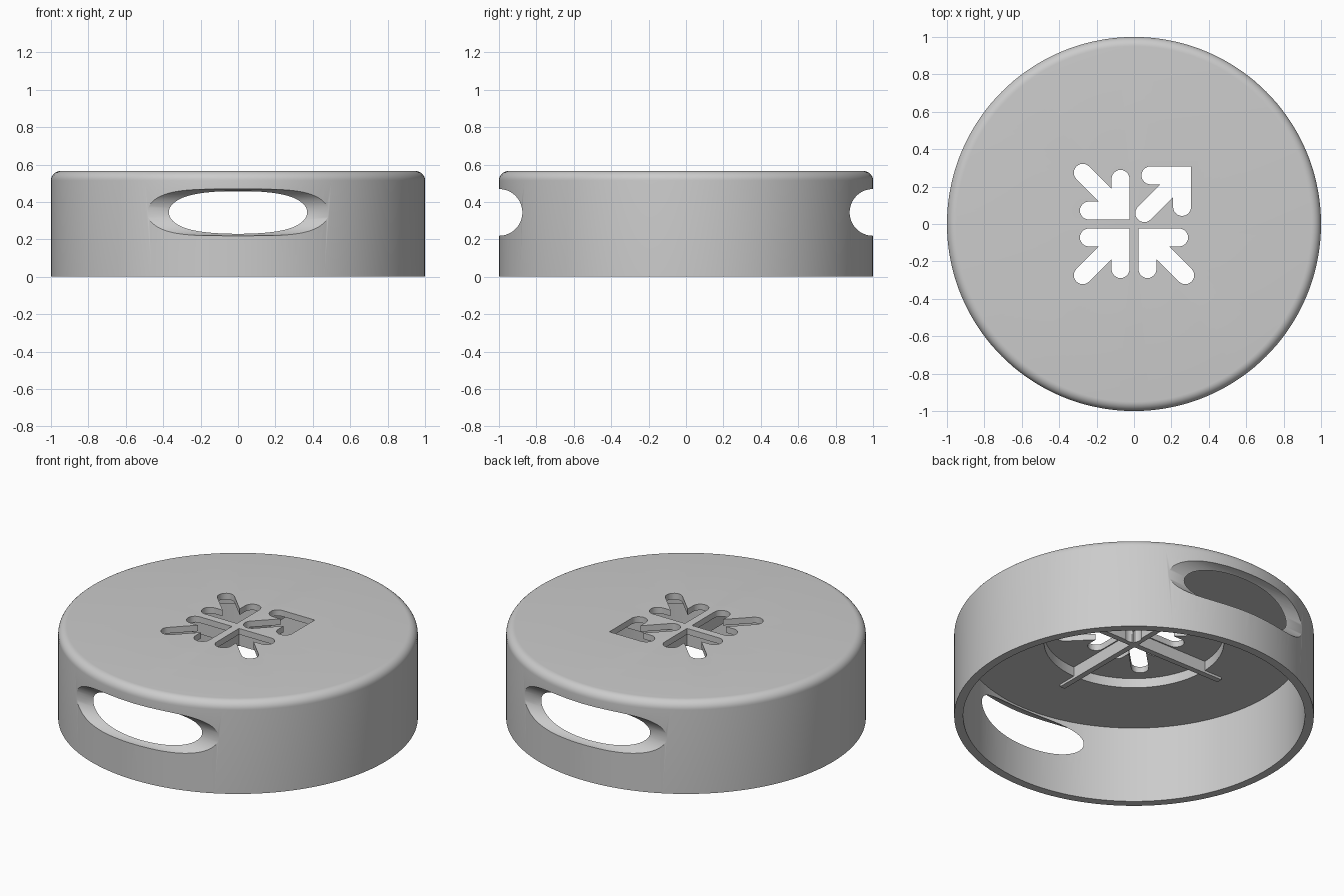
import bpy, bmesh, math
from mathutils import Matrix, Vector

if "Cube" in bpy.data.objects:
    bpy.data.objects.remove(bpy.data.objects["Cube"], do_unlink=True)

HEIGHT, CEILING, RECESS = 0.565, 0.47, 0.528
FILLET = 0.05

grey = bpy.data.materials.new("plain_grey")
grey.use_nodes = True
grey.diffuse_color = (0.6, 0.6, 0.6, 1)
grey.node_tree.nodes["Principled BSDF"].inputs["Base Color"].default_value = (0.6, 0.6, 0.6, 1)


def make_object(name, bm):
    bmesh.ops.recalc_face_normals(bm, faces=bm.faces)
    mesh = bpy.data.meshes.new(name)
    bm.to_mesh(mesh)
    bm.free()
    mesh.materials.append(grey)
    obj = bpy.data.objects.new(name, mesh)
    bpy.context.collection.objects.link(obj)
    return obj


def lathe(name, profile, steps=144):
    bm = bmesh.new()
    verts = [bm.verts.new((r, 0, z)) for r, z in profile]
    edges = [bm.edges.new(pair) for pair in zip(verts, verts[1:])]
    bmesh.ops.spin(bm, geom=verts + edges, axis=(0, 0, 1), cent=(0, 0, 0),
                   angle=2 * math.pi, steps=steps)
    bmesh.ops.remove_doubles(bm, verts=bm.verts, dist=1e-5)
    return make_object(name, bm)


def box(name, size, centre):
    bm = bmesh.new()
    bmesh.ops.create_cube(bm, size=1)
    bmesh.ops.scale(bm, vec=size, verts=bm.verts)
    bmesh.ops.translate(bm, vec=centre, verts=bm.verts)
    return make_object(name, bm)


def arc(centre, radius, start, end, steps=12):
    return [centre + radius * Vector((math.cos(a), math.sin(a)))
            for a in (math.radians(start + (end - start) * i / steps) for i in range(steps + 1))]


def arrow(name, corner, sx, sy, r=0.048, length=0.265, shaft=0.25):
    # Arrow outline from its tip: one barb, the shaft, then the mirrored barb
    barb = arc(Vector((length - r, r)), r, -90, 90)
    notch = Vector((2 * r + r * math.sqrt(2), 2 * r))
    half = barb + [notch]
    points = [Vector((0, 0))] + half
    points += arc(Vector((shaft, shaft)), r, -45, 135)
    points += [p.yx for p in reversed(half)]
    bm = bmesh.new()
    face = bm.faces.new([bm.verts.new((corner[0] + sx * p.x, corner[1] + sy * p.y, 0.4))
                         for p in points])
    top = bmesh.ops.extrude_face_region(bm, geom=[face])["geom"]
    bmesh.ops.translate(bm, vec=(0, 0, 0.3),
                        verts=[v for v in top if isinstance(v, bmesh.types.BMVert)])
    return make_object(name, bm)


def combine(target, tool, operation):
    mod = target.modifiers.new(tool.name, "BOOLEAN")
    mod.object, mod.operation, mod.solver = tool, operation, "EXACT"
    bpy.context.view_layer.objects.active = target
    bpy.ops.object.modifier_apply(modifier=mod.name)
    bpy.data.objects.remove(tool, do_unlink=True)


# Hollow round cap with a shallow round recess under the top
rim = [tuple(p) for p in arc(Vector((1 - FILLET, HEIGHT - FILLET)), FILLET, 0, 90, 8)]
cap = lathe("cap_body", [(0, RECESS), (0.5, RECESS), (0.5, CEILING), (0.95, CEILING),
                         (0.95, 0), (1, 0)] + rim + [(0, HEIGHT)])

# Grip slots cut by horizontal cylinders at the front and back
for side in (-1, 1):
    bm = bmesh.new()
    bmesh.ops.create_cone(bm, cap_ends=True, segments=64, radius1=0.125, radius2=0.125,
                          depth=1.5, matrix=Matrix.Translation((0, side, 0.344))
                          @ Matrix.Rotation(math.pi / 2, 4, "Y"))
    combine(cap, make_object("slot_cutter", bm), "DIFFERENCE")

# Crossed ribs spanning the recess
rib_base, rib_top = 0.455, 0.54
for size in ((1.24, 0.034), (0.034, 1.24)):
    rib = box("rib", (*size, rib_top - rib_base), (0, 0, (rib_base + rib_top) / 2))
    combine(cap, rib, "UNION")

# Four arrows through the top: three point inward, one outward
gap = 0.024
for corner, sx, sy in (((-gap, gap), -1, 1), ((-gap, -gap), -1, -1),
                       ((gap, -gap), 1, -1), ((0.305, 0.308), -1, -1)):
    combine(cap, arrow("arrow_cutter", corner, sx, sy), "DIFFERENCE")

bpy.ops.object.select_all(action="DESELECT")
cap.select_set(True)
bpy.context.view_layer.objects.active = cap
bpy.ops.object.shade_smooth_by_angle(angle=math.radians(30))
